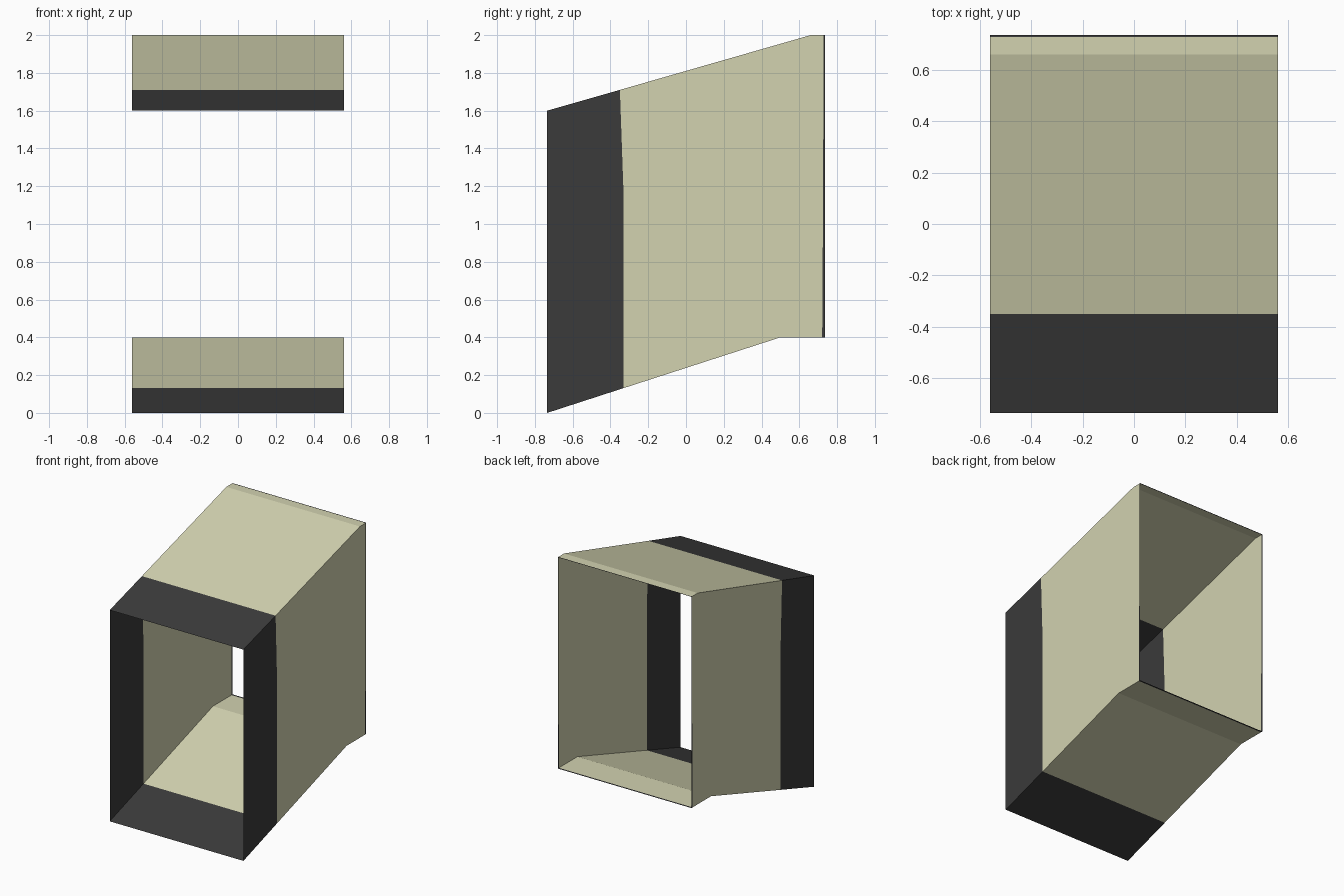
import bpy, bmesh

if "Cube" in bpy.data.objects:
    bpy.data.objects.remove(bpy.data.objects["Cube"])

HALF_WIDTH = 0.56


def flat_material(name, rgb):
    m = bpy.data.materials.new(name)
    m.diffuse_color = (*rgb, 1.0)
    m.use_nodes = True
    m.node_tree.nodes["Principled BSDF"].inputs["Base Color"].default_value = m.diffuse_color
    return m


tan = flat_material("pale khaki", (0.645, 0.645, 0.434))
dark = flat_material("charcoal", (0.043, 0.043, 0.043))

# Cross-sections from front to back: (y, z) at the bottom, middle and top of the side wall
front_lip = [(-0.735, 0.0), (-0.735, 1.2), (-0.735, 1.6)]
front_seam = [(-0.331, 0.131), (-0.332, 1.2), (-0.35, 1.71)]
rear_bend = [(0.5, 0.4), (0.58, 1.2), (0.66, 2.0)]
rear_seam = [(0.721, 0.4), (0.726, 1.2), (0.728, 2.0)]
rear_lip = [(0.735, 0.4), (0.735, 1.2), (0.735, 2.0)]


def sleeve(name, sections, material):
    """Open rectangular thin-walled sleeve skinned through the sections."""
    bm = bmesh.new()
    rings = []
    for sec in sections:
        right = [bm.verts.new((HALF_WIDTH, y, z)) for y, z in sec]
        left = [bm.verts.new((-HALF_WIDTH, y, z)) for y, z in reversed(sec)]
        rings.append(right + left)
    for a, b in zip(rings, rings[1:]):
        n = len(a)
        for i in range(n):
            j = (i + 1) % n
            bm.faces.new((a[i], b[i], b[j], a[j]))
    bm.normal_update()
    me = bpy.data.meshes.new(name)
    bm.to_mesh(me)
    bm.free()
    me.materials.append(material)
    ob = bpy.data.objects.new(name, me)
    bpy.context.collection.objects.link(ob)
    return ob


# Dark front collar, khaki duct body, thin dark rear rim
sleeve("front_collar", [front_lip, front_seam], dark)
sleeve("duct_body", [front_seam, rear_bend, rear_seam], tan)
sleeve("rear_rim", [rear_seam, rear_lip], dark)
